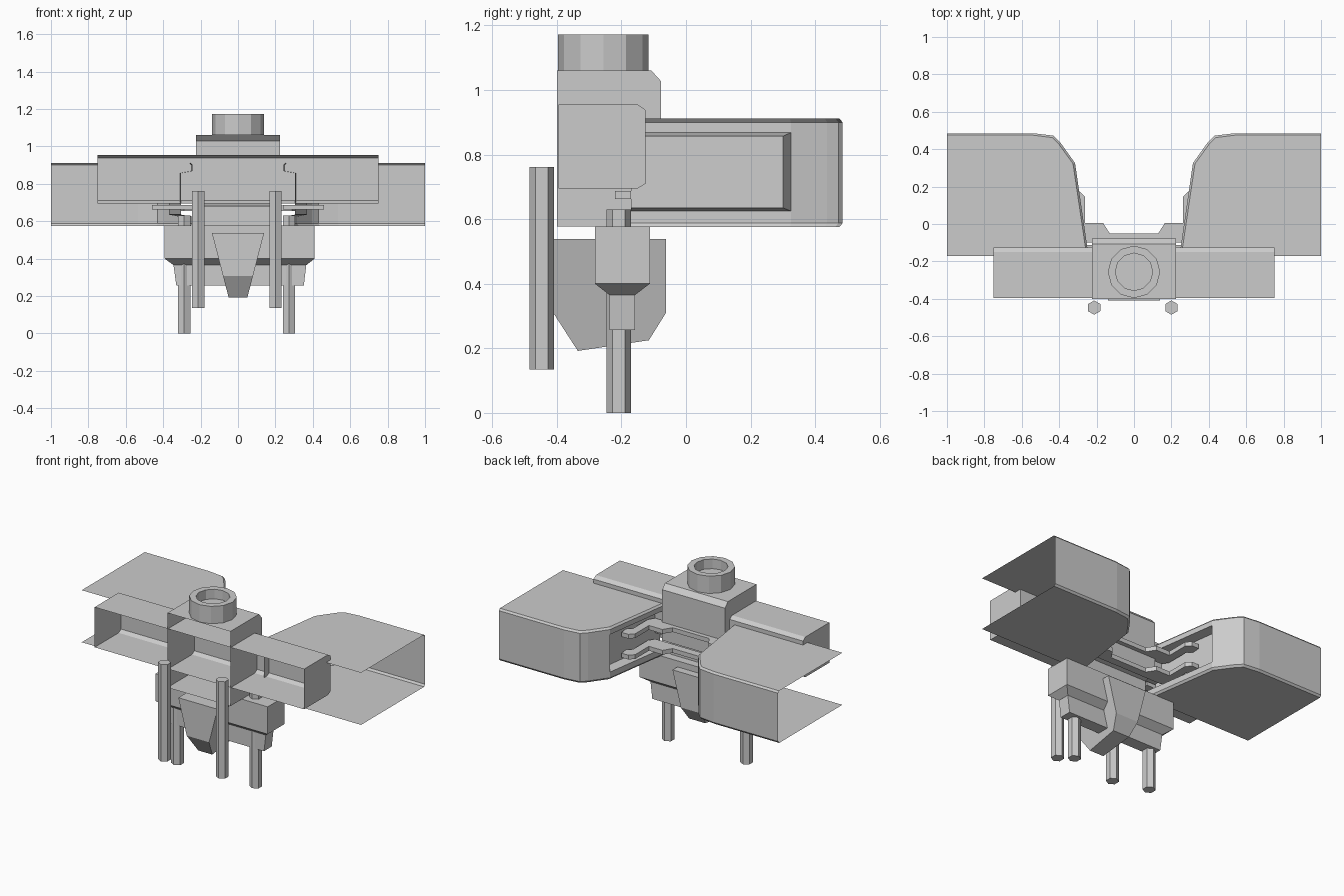
import bpy, bmesh, math

if "Cube" in bpy.data.objects:
    bpy.data.objects.remove(bpy.data.objects["Cube"])


def make(name, verts, faces):
    bm = bmesh.new()
    vs = [bm.verts.new(v) for v in verts]
    for f in faces:
        bm.faces.new([vs[i] for i in f])
    bmesh.ops.remove_doubles(bm, verts=bm.verts, dist=1e-5)
    bmesh.ops.recalc_face_normals(bm, faces=bm.faces)
    me = bpy.data.meshes.new(name)
    bm.to_mesh(me)
    bm.free()
    ob = bpy.data.objects.new(name, me)
    bpy.context.collection.objects.link(ob)
    return ob


def loft(name, rings, caps=(True, True)):
    """Join equal closed rings of points, with optional end caps."""
    n = len(rings[0])
    verts = [p for r in rings for p in r]
    faces = [(k*n + i, k*n + (i+1) % n, (k+1)*n + (i+1) % n, (k+1)*n + i)
             for k in range(len(rings)-1) for i in range(n)]
    if caps[0]:
        faces.append(tuple(range(n)))
    if caps[1]:
        faces.append(tuple(range((len(rings)-1)*n, len(rings)*n)))
    return make(name, verts, faces)


def rect(x0, x1, y0, y1, z):
    return [(x0, y0, z), (x1, y0, z), (x1, y1, z), (x0, y1, z)]


def circle(x, y, r, z, n, a0=0.0):
    return [(x + r*math.cos(a0 + i*math.tau/n), y + r*math.sin(a0 + i*math.tau/n), z)
            for i in range(n)]


def open_shell(name, half, profile):
    """Profile in (y, z) swept along x; front left open, ends closed."""
    n = len(profile)
    verts = [(x, y, z) for x in (-half, half) for y, z in profile]
    faces = [(i, i+1, n+i+1, n+i) for i in range(n-1)]
    faces += [tuple(range(n)), tuple(range(n, 2*n))]
    return make(name, verts, faces)


# Wings: sheet shells open at the tip and front, with a recessed inner pocket
PATH = [(1, .485), (.535, .485), (.43, .472), (.395, .437), (.315, .325), (.243, -.17)]
inner = [(1, .475), (.54, .475), (.437, .462), (.404, .43), (.326, .322), (.253, -.17)]
n = len(PATH)
for side, label in ((1, "right"), (-1, "left")):
    v = [(side*x, y, z) for pts, z in ((inner, .575), (PATH, .588), (PATH, .625),
         (PATH, .868), (PATH, .9), (inner, .912)) for x, y in pts]
    f = [(k*n+i, k*n+i+1, (k+1)*n+i+1, (k+1)*n+i)
         for k in range(5) for i in range(n-1) if not (k == 2 and i == n-2)]
    for base in (0, 5*n):
        v.append((side, -.17, v[base][2]))
        f.append(tuple(range(base, base+n)) + (len(v)-1,))
    p = len(v)
    v += [(side*.37, .3, .635), (side*.305, -.17, .635),
          (side*.305, -.17, .857), (side*.37, .3, .857)]
    a, b, c, d = 2*n+n-2, 2*n+n-1, 3*n+n-1, 3*n+n-2
    f += [(p, p+1, p+2, p+3), (a, b, p+1, p), (d, c, p+2, p+3), (a, d, p+3, p)]
    make(label + "_wing", v, f)

# Cross beam and central housing, both open to the front
open_shell("cross_beam", .75, [(-.395, .955), (-.15, .955), (-.125, .938),
                               (-.125, .71), (-.15, .695), (-.395, .695)])
open_shell("central_housing", .225, [(-.4, 1.06), (-.107, 1.06), (-.078, 1.028), (-.078, .7),
                                     (-.165, .68), (-.165, .577), (-.4, .577)])

# Top ring with shallow recess
loft("top_ring", [circle(0, -.256, r, z, 12) for r, z in
                  ((.14, 1.06), (.14, 1.172), (.1, 1.172), (.1, 1.11))])

# Wavy bracket plates reaching into the wing pockets
half = [(.13, -.05), (.165, .005), (.262, .005), (.262, .145), (.29, .175), (.34, .175),
        (.345, .12), (.315, .09), (.315, -.06), (.29, -.1)]
outline = half + [(-x, y) for x, y in reversed(half)]
for label, z in (("lower", .655), ("upper", .79)):
    loft(label + "_bracket", [[(x, y, h) for x, y in outline] for h in (z, z + .028)])
for side, label in ((1, "right"), (-1, "left")):
    xs = sorted((side*.24, side*.46))
    loft(label + "_tab", [rect(*xs, -.22, -.17, z) for z in (.662, .687)])

# Lower block with chamfered step
loft("lower_block", [rect(-.392, .41, -.282, -.112, .577), rect(-.392, .41, -.282, -.112, .4),
                     rect(-.345, .365, -.237, -.158, .365)])
loft("lower_step", [rect(-.345, .365, -.237, -.158, .366), rect(-.33, .352, -.237, -.158, .257)])

# Keel wedge, narrowing downwards
keel = [(-.41, .538), (-.41, .308), (-.335, .192), (-.115, .225), (-.062, .31), (-.062, .538)]
loft("keel", [[(s*(.05 + (z-.192)*.26), y, z) for y, z in keel] for s in (-1, 1)])

# Hexagonal pins
for name, x, y, z0, z1 in (("left_rear_pin", -.288, -.208, 0, .63),
                           ("right_rear_pin", .273, -.208, 0, .63),
                           ("left_front_pin", -.213, -.447, .135, .762),
                           ("right_front_pin", .2, -.447, .135, .762)):
    loft(name, [circle(x, y, .038, z, 6, math.pi/2) for z in (z0, z1)])
